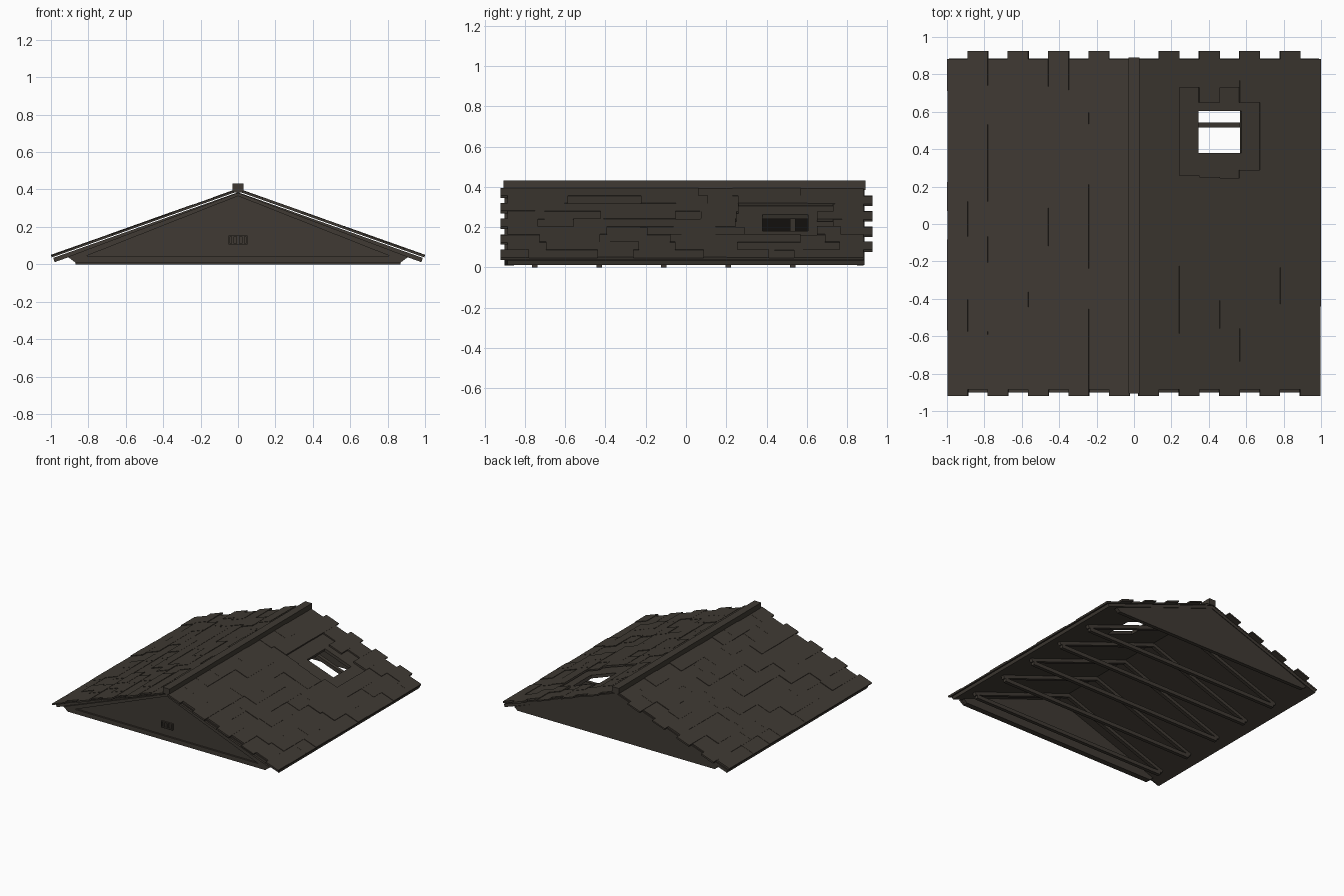
import bpy, bmesh, math, random

if "Cube" in bpy.data.objects:
    bpy.data.objects.remove(bpy.data.objects["Cube"])

random.seed(4)
PEAK, SLOPE = 0.385, 0.355
ANG = math.atan(SLOPE)

wood = bpy.data.materials.new("dark_brown")
wood.diffuse_color = (0.05, 0.042, 0.033, 1)
wood.use_nodes = True
wood.node_tree.nodes["Principled BSDF"].inputs["Base Color"].default_value = wood.diffuse_color


def finish(bm, name):
    bmesh.ops.recalc_face_normals(bm, faces=bm.faces)
    me = bpy.data.meshes.new(name)
    bm.to_mesh(me)
    bm.free()
    me.materials.append(wood)
    ob = bpy.data.objects.new(name, me)
    bpy.context.collection.objects.link(ob)
    return ob


def prism(bm, pts, y0, y1):
    """Extrude an x-z outline from y0 to y1."""
    a = [bm.verts.new((x, y0, z)) for x, z in pts]
    b = [bm.verts.new((x, y1, z)) for x, z in pts]
    bm.faces.new(a)
    bm.faces.new(b[::-1])
    for i in range(len(pts)):
        j = (i + 1) % len(pts)
        bm.faces.new((a[i], b[i], b[j], a[j]))


def box(bm, x0, x1, y0, y1, z0, z1):
    prism(bm, [(x0, z0), (x1, z0), (x1, z1), (x0, z1)], y0, y1)


def slab(bm, side, x0, x1, y0, y1, n0, n1):
    """Box lying on a roof slope; n is the height above the deck surface."""
    def p(x, n):
        return (side * (x + n * math.sin(ANG)), PEAK - SLOPE * x + n * math.cos(ANG))
    prism(bm, [p(x0, n0), p(x1, n0), p(x1, n1), p(x0, n1)], y0, y1)


# Roof decks, the right one with a rectangular hole
HX0, HX1, HY0, HY1 = 0.345, 0.575, 0.38, 0.605
XE, YE = 0.988, 0.885
bm = bmesh.new()
slab(bm, -1, 0, XE, -YE, YE, -0.024, 0)
finish(bm, "left_deck")
bm = bmesh.new()
for x0, x1, y0, y1 in ((0, HX0, -YE, YE), (HX1, XE, -YE, YE),
                       (HX0, HX1, -YE, HY0), (HX0, HX1, HY1, YE)):
    slab(bm, 1, x0, x1, y0, y1, -0.024, 0)
finish(bm, "right_deck")

# Shingle rows, staggered, with a stepped patch missing on the right
GAPS = {2: (0.26, 0.73), 3: (0.25, 0.65), 4: (0.245, 0.73), 5: (0.29, 0.65)}
ROW = 0.108


def shingle_run(bm, side, row, y0, y1):
    count = max(1, round((y1 - y0) / 0.16))
    step = (y1 - y0) / count
    cuts = [y0] + [y0 + step * (k + random.uniform(-0.18, 0.18)) for k in range(1, count)] + [y1]
    for a, b in zip(cuts, cuts[1:]):
        x0 = 0.02 + ROW * row
        lip = random.uniform(0, 0.002)
        slab(bm, side, x0, x0 + ROW + lip, a, b, 0.005, 0.017 + random.uniform(-0.003, 0.003))


for side, name in ((-1, "left_shingles"), (1, "right_shingles")):
    bm = bmesh.new()
    for row in range(9):
        start, end = (-0.92, 0.882) if row % 2 == 0 else (-0.885, 0.925)
        if side == 1 and row in GAPS:
            shingle_run(bm, side, row, start, GAPS[row][0])
            shingle_run(bm, side, row, GAPS[row][1], end)
        else:
            shingle_run(bm, side, row, start, end)
    finish(bm, name)

# Ridge cap
bm = bmesh.new()
box(bm, -0.03, 0.03, -0.905, 0.89, 0.385, 0.432)
finish(bm, "ridge_cap")

# Gable walls
outline = [(-0.87, 0.01), (0.87, 0.01), (0.9, 0.035), (0, 0.375), (-0.9, 0.035)]
for name, y0, y1 in (("front_gable", -0.886, -0.855), ("back_gable", 0.85, 0.88)):
    bm = bmesh.new()
    prism(bm, outline, y0, y1)
    finish(bm, name)

# Raised trim around the front gable
bm = bmesh.new()
prism(bm, [(-0.87, 0.01), (0.87, 0.01), (0.81, 0.045), (-0.81, 0.045)], -0.9, -0.88)
for s in (-1, 1):
    prism(bm, [(s * 0.87, 0.01), (s * 0.91, 0.04), (0, 0.383), (0, 0.365), (s * 0.81, 0.045)],
          -0.9, -0.88)
finish(bm, "gable_trim")

# Gable vent: frame and upright slats
bm = bmesh.new()
for z in (0.105, 0.149):
    box(bm, -0.05, 0.05, -0.9, -0.88, z, z + 0.006)
for x in (-0.05, 0.044):
    box(bm, x, x + 0.006, -0.9, -0.88, 0.111, 0.149)
for i in range(3):
    x = -0.036 + i * 0.029
    box(bm, x, x + 0.014, -0.896, -0.88, 0.111, 0.149)
finish(bm, "gable_vent")

# Tie beams with a pair of rafters above each
bm_beam, bm_rafter = bmesh.new(), bmesh.new()
for i in range(5):
    y = -0.75 + 0.32 * i
    box(bm_beam, -0.87, 0.87, y - 0.014, y + 0.014, 0, 0.03)
    for side in (-1, 1):
        slab(bm_rafter, side, 0.01, 0.9, y - 0.014, y + 0.014, -0.05, -0.022)
finish(bm_beam, "tie_beams")
finish(bm_rafter, "rafters")
